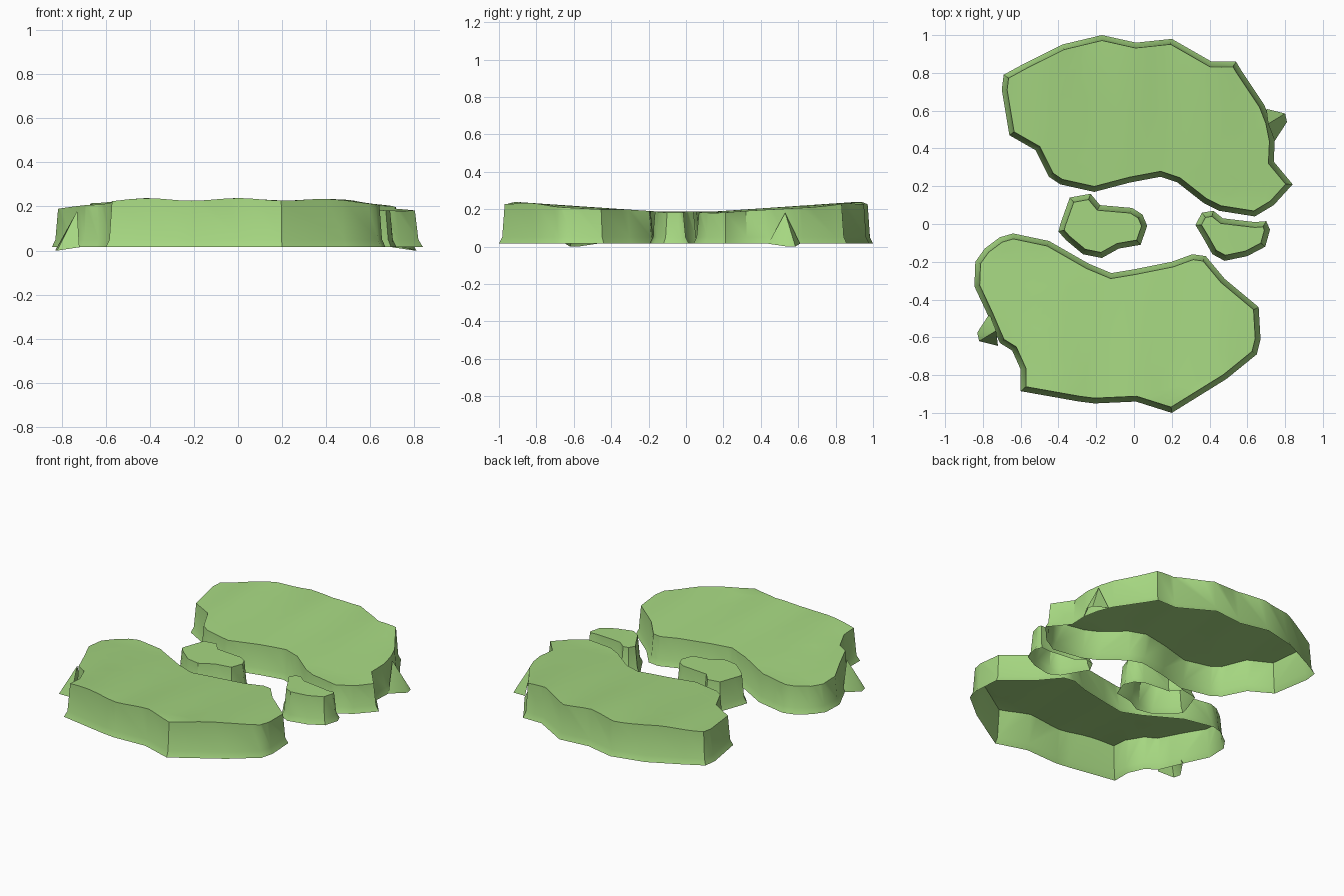
import bpy, bmesh, math
from mathutils import Vector

if "Cube" in bpy.data.objects:
    bpy.data.objects.remove(bpy.data.objects["Cube"])

green = bpy.data.materials.new("leaf_green")
green.diffuse_color = (0.38, 0.68, 0.22, 1)
green.use_nodes = True
green.node_tree.nodes["Principled BSDF"].inputs["Base Color"].default_value = green.diffuse_color

# Base outlines of the four islands, seen from above
north = [(-.69, .79), (-.58, .85), (-.38, .95), (-.17, 1.0), (.01, .96), (.20, .98),
         (.41, .86), (.54, .86), (.57, .81), (.69, .63), (.725, .54), (.745, .44),
         (.74, .33), (.84, .21), (.74, .10), (.64, .04), (.45, .07), (.37, .11),
         (.23, .22), (.14, .25), (-.02, .22), (-.21, .17), (-.39, .21), (-.45, .25),
         (-.52, .39), (-.66, .47), (-.70, .71)]
south = [(-.84, -.20), (-.79, -.13), (-.71, -.07), (-.64, -.05), (-.45, -.09),
         (-.24, -.21), (-.12, -.26), (0, -.24), (.20, -.20), (.31, -.16), (.38, -.17),
         (.48, -.29), (.66, -.44), (.67, -.61), (.65, -.69), (.49, -.82), (.20, -1.0),
         (.01, -.94), (-.21, -.95), (-.29, -.94), (-.60, -.885), (-.60, -.77),
         (-.645, -.67), (-.71, -.63), (-.745, -.55), (-.775, -.48), (-.845, -.33)]
islet_west = [(-.39, 0), (-.34, .14), (-.23, .16), (-.18, .10), (-.01, .085), (.045, .05),
              (.07, -.01), (.035, -.11), (-.08, -.13), (-.17, -.18), (-.27, -.16),
              (-.36, -.085), (-.40, -.04)]
islet_east = [(.325, -.005), (.36, .06), (.42, .07), (.47, .03), (.64, .01), (.70, .015),
              (.72, -.03), (.695, -.12), (.60, -.17), (.48, -.195), (.415, -.16),
              (.37, -.08)]


def top_height(x, y):
    rise = min(1, max(0, (abs(y) - .15) / .75))
    return .187 + rise * (.045 + .006 * math.cos(15 * x)) - .03 * max(0, abs(x) - .5)


def inset(points, d):
    """Move a counter-clockwise outline inward by d."""
    out, n = [], len(points)
    for i, p in enumerate(points):
        a = (p - points[i - 1]).normalized()
        b = (points[(i + 1) % n] - p).normalized()
        na, nb = Vector((-a.y, a.x)), Vector((-b.y, b.x))
        m = (na + nb).normalized()
        out.append(p + m * d / max(.6, m.dot(na)))
    return out


def finish(name, bm):
    mesh = bpy.data.meshes.new(name)
    bm.to_mesh(mesh)
    bm.free()
    mesh.materials.append(green)
    ob = bpy.data.objects.new(name, mesh)
    bpy.context.collection.objects.link(ob)
    bpy.ops.object.select_all(action='DESELECT')
    ob.select_set(True)
    bpy.context.view_layer.objects.active = ob
    bpy.ops.object.shade_smooth_by_angle(angle=math.radians(40))


def island(name, outline):
    # All outlines run clockwise, so reverse them
    pts = [Vector(p) for p in reversed(outline)]
    bm = bmesh.new()
    # Flared wall: base, foot and rim rings, open underneath
    rings = []
    for d, z in ((0, .015), (.016, .05), (.028, None)):
        rings.append([bm.verts.new((p.x, p.y, top_height(*p) if z is None else z))
                      for p in inset(pts, d)])
    n = len(pts)
    for low, high in zip(rings, rings[1:]):
        for i in range(n):
            j = (i + 1) % n
            bm.faces.new((low[i], low[j], high[j], high[i]))
    # Gently rolling top
    lid = bm.faces.new(rings[-1])
    tris = bmesh.ops.triangulate(bm, faces=[lid])["faces"]
    edges = list({e for f in tris for e in f.edges})
    bmesh.ops.subdivide_edges(bm, edges=edges, cuts=3, use_grid_fill=True)
    for v in bm.verts:
        if v.co.z > .1:
            v.co.z = top_height(v.co.x, v.co.y)
    finish(name, bm)


def spur(name, sign, dx, dy):
    # Small pointed ridge running down the outer wall
    bm = bmesh.new()
    shape = [(.71, .53, .18), (.745, .44, .015), (.81, .54, 0), (.80, .585, 0), (.70, .61, .015)]
    v = [bm.verts.new((sign * x + dx, sign * y + dy, z)) for x, y, z in shape]
    for i in range(1, 4):
        bm.faces.new((v[0], v[i], v[i + 1]))
    finish(name, bm)


island("north_island", north)
island("south_island", south)
island("west_islet", islet_west)
island("east_islet", islet_east)
spur("north_spur", 1, 0, 0)
spur("south_spur", -1, -.02, -.035)
